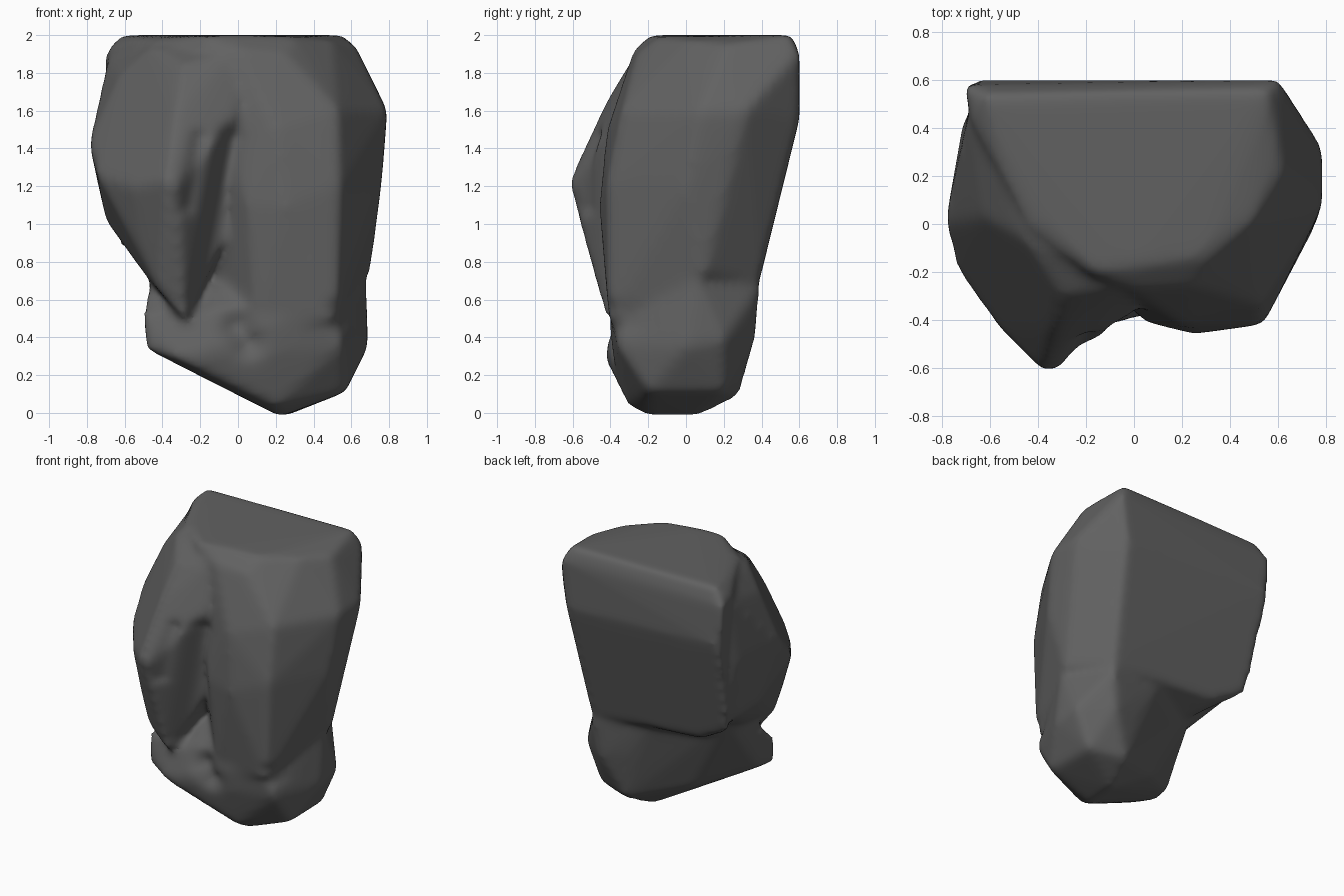
import bpy
import bmesh
import math
from mathutils import Vector

default_cube = bpy.data.objects.get("Cube")
if default_cube:
    bpy.data.objects.remove(default_cube, do_unlink=True)

stone = bpy.data.materials.new("dark_grey_stone")
stone.use_nodes = True
stone_colour = (.12, .12, .12, 1)
stone.diffuse_color = stone_colour
shader = stone.node_tree.nodes["Principled BSDF"]
shader.inputs["Base Color"].default_value = stone_colour
shader.inputs["Roughness"].default_value = .9


def add_hull(mesh_builder, corners):
    """Add one faceted convex chunk spanning its corner points."""
    verts = [mesh_builder.verts.new(corner) for corner in corners]
    bmesh.ops.convex_hull(mesh_builder, input=verts)
    loose = [v for v in mesh_builder.verts if not v.link_faces]
    bmesh.ops.delete(mesh_builder, geom=loose, context='VERTS')


# Main block: flat top, sloping back, chamfered left side, rounded front
main_block = [
    (-.62, .54, 2), (.56, .56, 2), (.62, .22, 1.95), (.5, .02, 1.97),
    (.3, -.14, 1.99), (0, -.18, 2), (0, -.28, 1.92), (.25, -.26, 1.9),
    (-.2, -.2, 1.99), (-.44, 0, 1.98), (-.54, .2, 1.98), (-.68, .42, 1.93),
    (-.71, .58, 1.89), (.61, .6, 1.91), (-.69, .6, 1.6), (.56, .6, 1.55),
    (-.64, .42, .89), (.5, .39, .7), (-.4, .39, .76), (.79, .32, 1.6),
    (.79, .08, 1.6), (.76, 0, 1.2), (.7, .1, .74), (.54, -.42, 1.2),
    (.53, -.34, 1.6), (.25, -.46, 1.1), (.2, -.42, 1.5), (.52, -.41, .5),
    (.05, -.41, 1.1), (.1, -.38, .42),
]

# Shoulder: protruding wedge on the right of the front
shoulder = [
    (-.38, -.62, 1.23), (-.31, -.61, 1.2), (-.79, 0, 1.43),
    (-.7, .15, 1.02), (-.74, -.19, 1.25), (-.56, -.44, 1.2),
    (-.51, -.41, .88), (-.5, -.2, .74), (-.42, -.44, .65),
    (-.28, -.42, .48), (-.33, -.45, 1.6), (-.3, -.3, 1.84),
    (0, -.37, 1.6), (-.08, -.3, .9), (-.04, -.26, 1.91),
    (-.45, -.07, 1.94), (-.69, .45, 1.88), (-.71, .45, 1.4),
    (-.66, .38, .98), (-.63, .03, 1.78), (0, .2, 1), (-.2, 0, .6),
]

# Foot: narrower lower chunk with slanted underside and back
foot = [
    (.22, -.2, -.02), (.24, .06, -.02), (.2, -.31, .04), (.57, -.2, .11),
    (.56, .2, .11), (.3, .28, .09), (.69, 0, .35), (.68, .2, .38),
    (.46, .37, .4), (.25, .34, .45), (-.1, .08, .2), (-.46, -.2, .34),
    (-.49, -.35, .34), (-.3, -.43, .28), (-.51, -.33, .52), (.1, -.39, .5),
    (.5, -.39, .6), (.68, .05, .72), (.5, .39, .66), (.05, .34, .74),
    (-.42, .12, .8), (-.46, -.15, .7), (.55, -.36, .35),
]

builder = bmesh.new()
for chunk in (main_block, shoulder, foot):
    add_hull(builder, chunk)
bmesh.ops.recalc_face_normals(builder, faces=builder.faces[:])
chunk_mesh = bpy.data.meshes.new("rock_chunks")
builder.to_mesh(chunk_mesh)
builder.free()

rock = bpy.data.objects.new("rock", chunk_mesh)
bpy.context.collection.objects.link(rock)

# Fuse the chunks into one skin and soften the edges
fuse = rock.modifiers.new("fuse", 'REMESH')
fuse.mode = 'VOXEL'
fuse.voxel_size = .024
soften = rock.modifiers.new("soften", 'SMOOTH')
soften.factor = .5
soften.iterations = 14
evaluated = rock.evaluated_get(bpy.context.evaluated_depsgraph_get())
rock_mesh = bpy.data.meshes.new_from_object(evaluated)
rock.modifiers.clear()
rock.data = rock_mesh
bpy.data.meshes.remove(chunk_mesh)


def distance_to_stroke(point, start, end):
    """Distance in the front plane from a point to a straight stroke."""
    along = end - start
    t = (point - start).dot(along) / along.length_squared
    return (point - start - along * max(0, min(1, t))).length


# Weathering: front grooves and dents as (start, end, width, depth)
strokes = [
    (Vector((-.04, 1.45)), Vector((-.2, .6)), .06, .04),
    (Vector((-.2, 1.45)), Vector((-.27, 1.1)), .05, .03),
    (Vector((0, .45)), Vector((.05, .38)), .08, .06),
    (Vector((.53, .55)), Vector((.54, .47)), .05, .025),
]
for vert in rock_mesh.vertices:
    if vert.co.y < -.15:
        spot = Vector((vert.co.x, vert.co.z))
        for start, end, width, depth in strokes:
            distance = distance_to_stroke(spot, start, end)
            vert.co.y += depth * math.exp(-(distance / width) ** 2)

rock_mesh.materials.clear()
rock_mesh.materials.append(stone)
for face in rock_mesh.polygons:
    face.material_index = 0
    face.use_smooth = True
rock_mesh.update()
